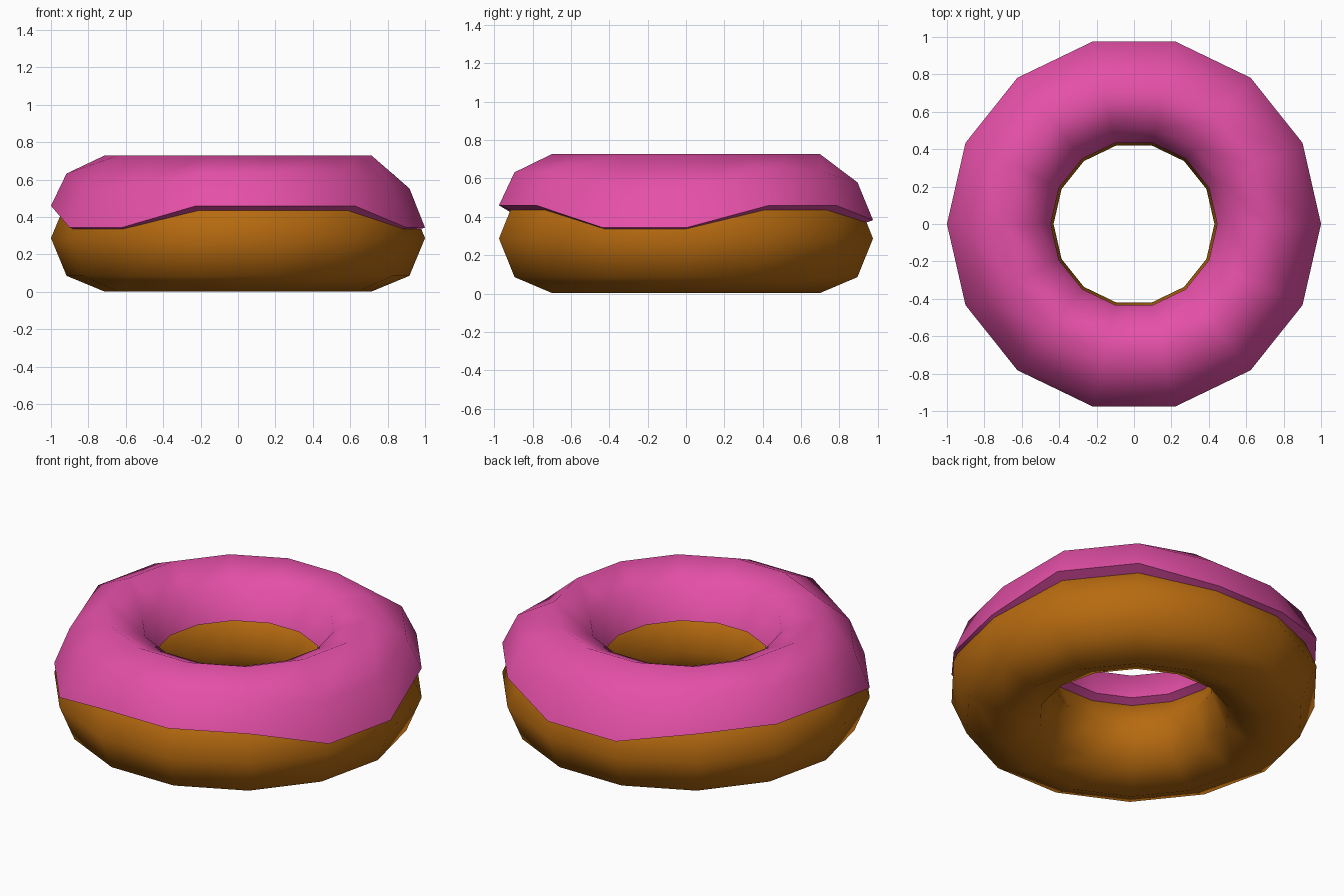
import bpy, bmesh, math

if "Cube" in bpy.data.objects:
    bpy.data.objects.remove(bpy.data.objects["Cube"])

SEGMENTS = 14
RING_R, TUBE_R, TUBE_Z = 0.715, 0.285, 0.287


def material(name, color):
    mat = bpy.data.materials.new(name)
    mat.diffuse_color = (*color, 1)
    mat.use_nodes = True
    mat.node_tree.nodes["Principled BSDF"].inputs["Base Color"].default_value = mat.diffuse_color
    return mat


def lathe(name, profile, closed, mat):
    """Sweep profile(i) -> [(radius, z), ...] around z, one profile per segment."""
    bm = bmesh.new()
    rings = []
    for i in range(SEGMENTS):
        a = math.tau * i / SEGMENTS
        rings.append([bm.verts.new((r * math.cos(a), r * math.sin(a), z))
                      for r, z in profile(i)])
    n = len(rings[0])
    for i in range(SEGMENTS):
        p, q = rings[i], rings[(i + 1) % SEGMENTS]
        for j in range(n if closed else n - 1):
            k = (j + 1) % n
            bm.faces.new((p[j], q[j], q[k], p[k]))
    mesh = bpy.data.meshes.new(name)
    bm.to_mesh(mesh)
    bm.free()
    mesh.materials.append(mat)
    obj = bpy.data.objects.new(name, mesh)
    bpy.context.collection.objects.link(obj)
    bpy.context.view_layer.objects.active = obj
    obj.select_set(True)
    bpy.ops.object.shade_smooth_by_angle(angle=math.radians(62))
    obj.select_set(False)
    return obj


# Dough: an eight-sided tube bent into a ring
def dough_profile(i):
    return [(RING_R + TUBE_R * math.cos(math.tau * j / 8),
             TUBE_Z + TUBE_R * math.sin(math.tau * j / 8)) for j in range(8)]


# Icing: upper half tube whose outer rim drips down at some segments
DRIP = {0: 1.0, 3: 0.66, 4: 0.66, 8: 1.0, 9: 1.0, 13: 1.0}


def icing_profile(i):
    d = DRIP.get(i, 0.0)
    rim = 0.46 - 0.117 * d
    return [(0.93 + 0.04 * d, rim - 0.028 + 0.019 * d),   # lip tucked into the dough
            (1.0, rim),
            (0.917, 0.632 - 0.08 * d),
            (RING_R, 0.728),
            (0.52, 0.64),
            (0.445, 0.46),
            (0.50, 0.435)]


lathe("dough", dough_profile, True, material("baked brown", (0.47, 0.145, 0.005)))
lathe("icing", icing_profile, False, material("pink icing", (0.78, 0.08, 0.39)))
